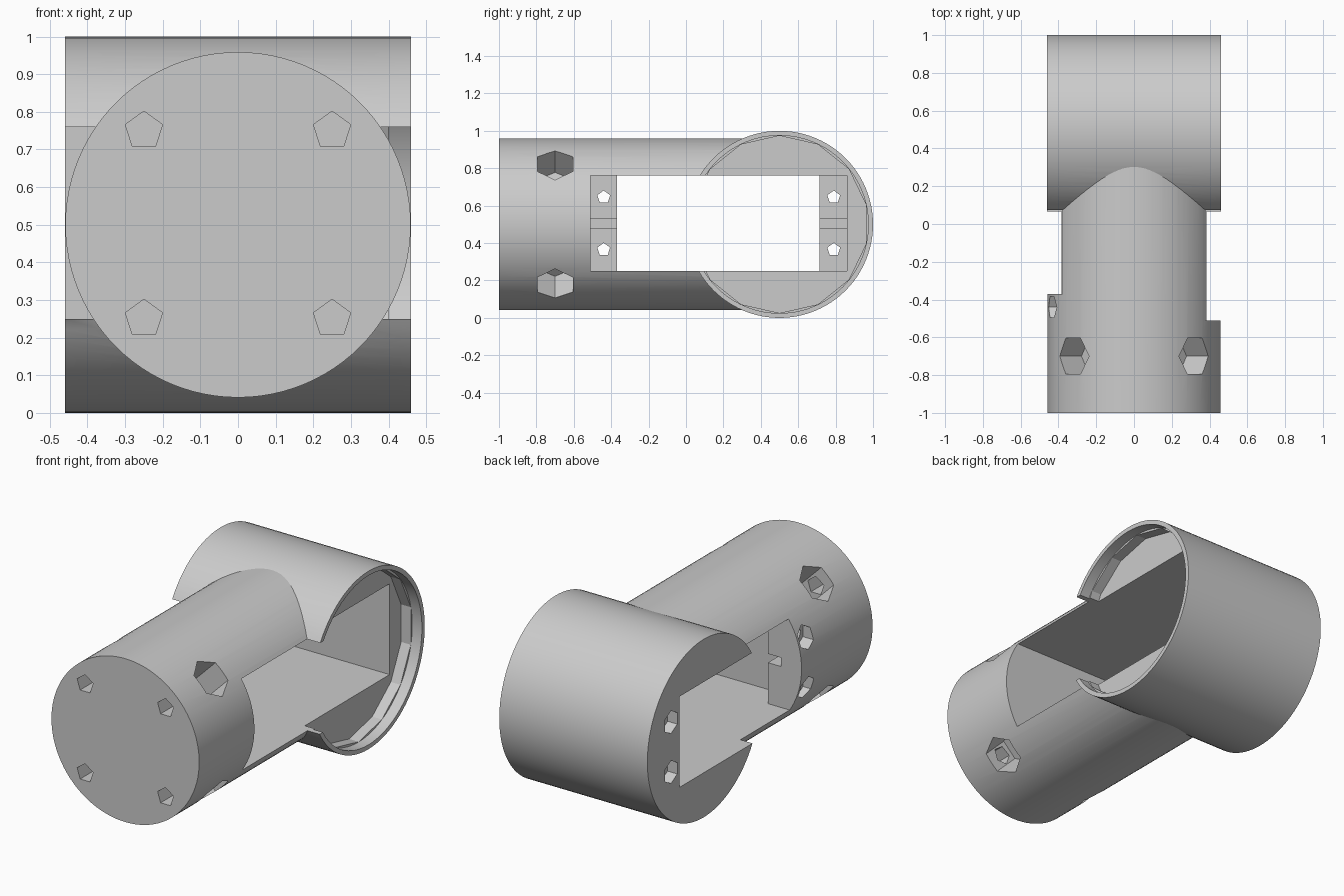
import bpy
import math
from mathutils import Vector

if "Cube" in bpy.data.objects:
    bpy.data.objects.remove(bpy.data.objects["Cube"], do_unlink=True)

grey = bpy.data.materials.new("light_grey")
grey.use_nodes = True
grey.diffuse_color = (0.6, 0.6, 0.6, 1)
grey.node_tree.nodes["Principled BSDF"].inputs["Base Color"].default_value = (0.6, 0.6, 0.6, 1)


def cylinder(name, start, end, radius, sides):
    """Cylinder running between two points."""
    a, b = Vector(start), Vector(end)
    bpy.ops.mesh.primitive_cylinder_add(
        vertices=sides, radius=radius, depth=(b - a).length, location=(a + b) / 2,
        rotation=(b - a).to_track_quat("Z", "Y").to_euler())
    bpy.context.object.name = name
    return bpy.context.object


def box(name, low, high):
    """Box between two opposite corners."""
    a, b = Vector(low), Vector(high)
    bpy.ops.mesh.primitive_cube_add(size=1, location=(a + b) / 2)
    bpy.context.object.name = name
    bpy.context.object.scale = b - a
    return bpy.context.object


def combine(target, tool, operation):
    """Apply a boolean and discard the tool."""
    bpy.context.view_layer.objects.active = target
    mod = target.modifiers.new("combine", "BOOLEAN")
    mod.operation = operation
    mod.solver = "EXACT"
    mod.object = tool
    bpy.ops.object.modifier_apply(modifier=mod.name)
    bpy.data.objects.remove(tool, do_unlink=True)


MID = 0.5
HALF = 0.46

# Long barrel joined to the crosswise drum
housing = cylinder("joint_housing", (0, -1, MID), (0, 0.4, MID), HALF - 0.001, 96)
drum = cylinder("drum", (-HALF, MID, MID), (HALF, MID, MID), 0.5, 96)
combine(housing, drum, "UNION")

# Round recess in the open end of the drum, with a faceted lower step
combine(housing, cylinder("recess", (0.4, MID, MID), (0.6, MID, MID), 0.475, 96), "DIFFERENCE")
combine(housing, cylinder("step", (0.34, MID, MID), (0.58, MID, MID), 0.474, 14), "DIFFERENCE")

# Servo bay: wide from one side, narrower window through the mounting plate
combine(housing, box("bay", (-0.25, -0.51, 0.25), (0.7, 0.86, 0.76)), "DIFFERENCE")
combine(housing, box("window", (-0.7, -0.37, 0.25), (0.6, 0.715, 0.76)), "DIFFERENCE")
combine(housing, box("groove", (-0.33, -0.51, 0.48), (-0.2, 0.86, 0.53)), "DIFFERENCE")

# Screw holes with countersinks through the mounting plate
for y, outer in ((-0.44, -0.38), (0.79, -0.4)):
    for z in (0.365, 0.645):
        combine(housing, cylinder("hole", (-0.6, y, z), (-0.2, y, z), 0.036, 5), "DIFFERENCE")
        combine(housing, cylinder("sink", (-0.6, y, z), (outer, y, z), 0.064, 6), "DIFFERENCE")

# Front screw holes leading into radial nut pockets
for sx in (-1, 1):
    for sz in (-1, 1):
        x, z = sx * 0.25, MID + sz * 0.25
        combine(housing, cylinder("pocket", (sx * 0.2, -0.7, MID + sz * 0.2),
                                  (sx * 0.4, -0.7, MID + sz * 0.4), 0.11, 6), "DIFFERENCE")
        combine(housing, cylinder("hole", (x, -1.1, z), (x, -0.7, z), 0.052, 5), "DIFFERENCE")

# Shading and colour
housing.data.materials.clear()
housing.data.materials.append(grey)
for face in housing.data.polygons:
    face.material_index = 0
bpy.ops.object.select_all(action="DESELECT")
housing.select_set(True)
bpy.context.view_layer.objects.active = housing
bpy.ops.object.shade_smooth_by_angle(angle=math.radians(20))
